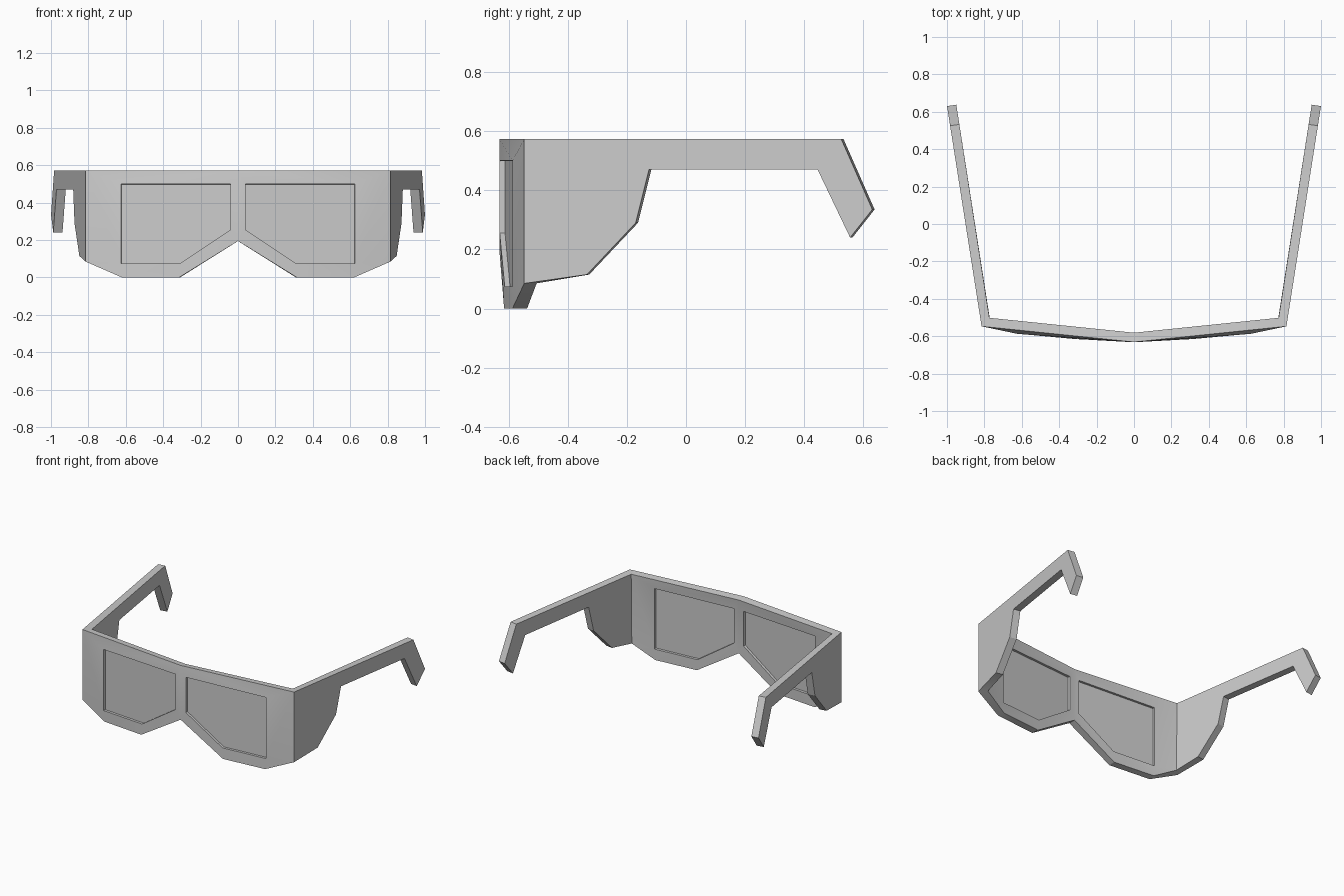
import bpy
from mathutils import Vector

if "Cube" in bpy.data.objects:
    bpy.data.objects.remove(bpy.data.objects["Cube"])

T = 0.05  # frame thickness


def temple_x(y):
    return 0.815 + (y + 0.547) * 0.185 / 1.18


def build(name, verts, faces, thickness):
    """Outer skin of the right half -> mirrored and thickened inwards."""
    me = bpy.data.meshes.new(name)
    me.from_pydata(verts, [], faces)
    ob = bpy.data.objects.new(name, me)
    bpy.context.collection.objects.link(ob)
    m = ob.modifiers.new("mirror", 'MIRROR')
    m.merge_threshold = 0.001
    s = ob.modifiers.new("solidify", 'SOLIDIFY')
    s.thickness = thickness
    s.offset = -1
    s.use_even_offset = True
    s.use_quality_normals = True
    bpy.ops.object.select_all(action='DESELECT')
    bpy.context.view_layer.objects.active = ob
    ob.select_set(True)
    bpy.ops.object.convert(target='MESH')
    bpy.ops.object.shade_smooth_by_angle(angle=0.5)
    return ob


# Front panel outline: top centre, top corner, low corner, bottom points, nose
outer = [(0, -.631, .573), (.815, -.547, .573), (.815, -.547, .085),
         (.62, -.587, 0), (.315, -.615, 0), (0, -.631, .195)]
# Lens opening, slightly bulged forward of the straight top edge
lens = [(.04, -.630, .5), (.625, -.587, .5), (.625, -.587, .075),
        (.31, -.613, .075), (.04, -.630, .255)]
# Temple arm side profile (y, z), starting after the shared low corner
arm = [(-.335, .115), (-.17, .29), (-.125, .47), (.445, .47),
       (.555, .24), (.63, .335), (.525, .573)]
verts = outer + lens + [(temple_x(y), y, z) for y, z in arm]
faces = [(0, 6, 7, 1), (1, 7, 8, 2), (2, 8, 3), (3, 8, 9, 4),
         (4, 9, 10, 5), (5, 10, 6, 0),
         (2, *range(11, 18), 1)]
build("glasses_frame", verts, faces, T)

# Lens panes, recessed from both sides of the frame
normal = Vector((-0.073, 0.997, 0))
centre = sum((Vector(p) for p in lens), Vector()) / 5
pane = [centre + (Vector(p) - centre) * 1.015 + normal * 0.018 for p in lens]
build("lens_panes", pane, [(0, 4, 3, 2, 1)], 0.014)
